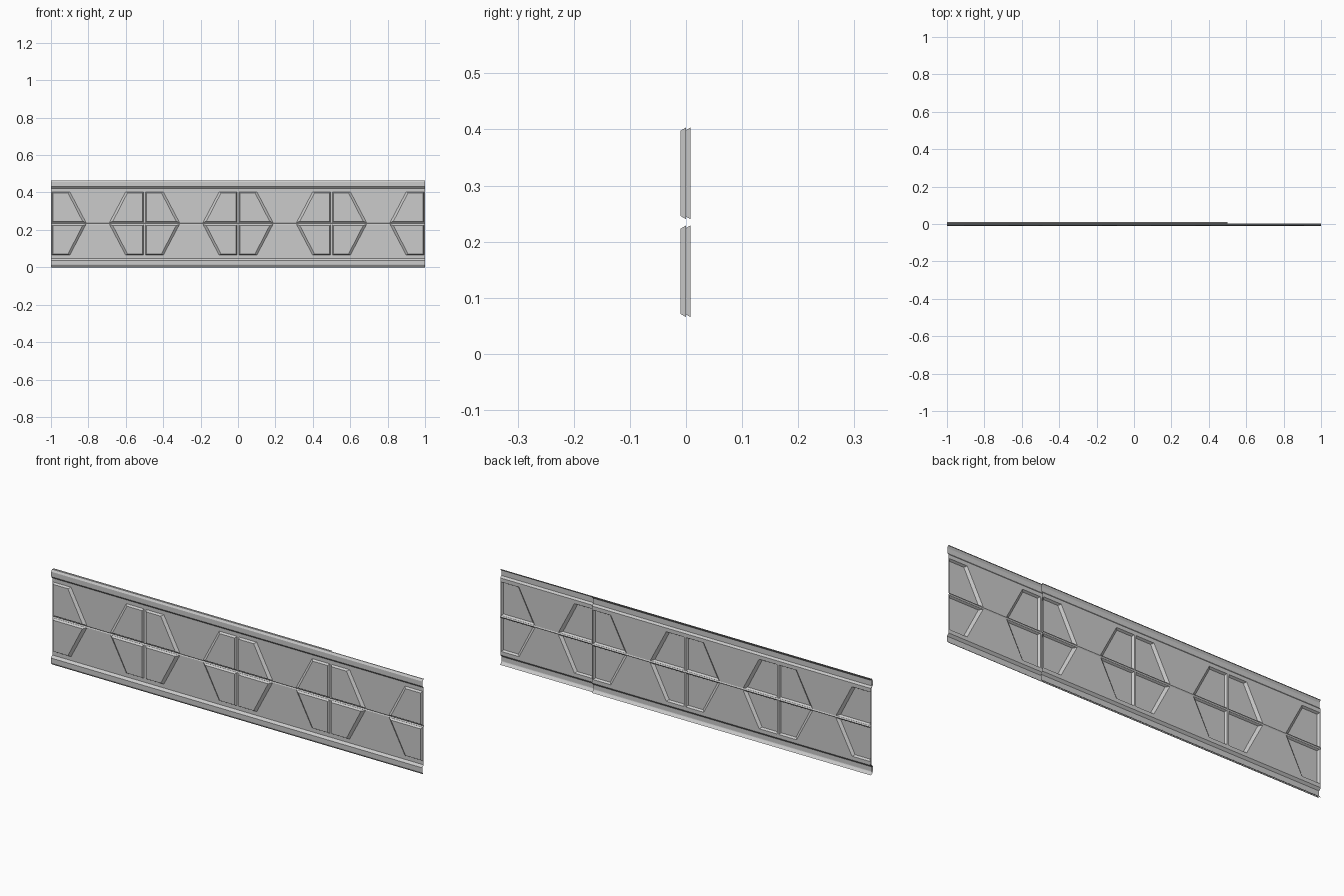
import bpy, bmesh

if "Cube" in bpy.data.objects:
    bpy.data.objects.remove(bpy.data.objects["Cube"])

ZC, ZT = 0.2345, 0.422          # panel mid height and panel top
DEPTH = 0.010                   # how far the panes are pressed forward
BACK = 0.008                    # offset of the second skin


def add_face(bm, pts):
    f = bm.faces.new([bm.verts.new(p) for p in pts])
    f.normal_update()
    if f.normal.y > 0:
        f.normal_flip()


def pressed_quarter(bm, sx, sz):
    """One quarter of a tile: flat field, seam groove, pressed half-hex pane."""
    def p(x, h, y):
        return (0.25 + sx * (x - 0.25), y, ZC + sz * h)

    top = ZT - ZC
    outer = [(0, .0045), (.25, .0045), (.25, top), (0, top)]
    base = [(.005, .0055), (.187, .0055), (.101, .169), (.005, .169)]
    crown = [(.011, .0115), (.169, .0115), (.091, .163), (.011, .163)]
    for i in range(4):
        j = (i + 1) % 4
        add_face(bm, [p(*outer[i], 0), p(*outer[j], 0), p(*base[j], 0), p(*base[i], 0)])
        add_face(bm, [p(*base[i], 0), p(*base[j], 0), p(*crown[j], -DEPTH), p(*crown[i], -DEPTH)])
    add_face(bm, [p(*c, -DEPTH) for c in crown])
    add_face(bm, [p(0, 0, .003), p(.25, 0, .003), p(.25, .0045, 0), p(0, .0045, 0)])


def rail(bm, profile):
    """Folded rail swept along one tile; profile points are (y, z)."""
    for (y0, z0), (y1, z1) in zip(profile, profile[1:]):
        add_face(bm, [(0, y0, z0), (.5, y0, z0), (.5, y1, z1), (0, y1, z1)])


# Tile mesh: four quarters (mirrored) with folded rails above and below
bm = bmesh.new()
for sx in (1, -1):
    for sz in (1, -1):
        pressed_quarter(bm, sx, sz)
rail(bm, [(.002, 0), (-.002, .002), (-.009, .011), (-.010, .014), (-.010, .036), (0, 2 * ZC - ZT)])
rail(bm, [(0, ZT), (-.008, .431), (-.008, .455), (-.005, .460), (-.002, .465), (.002, .465)])
bmesh.ops.remove_doubles(bm, verts=bm.verts, dist=1e-5)
mesh = bpy.data.meshes.new("panel_tile")
bm.to_mesh(mesh)
bm.free()

# Front skin has four tiles, the back skin only three
for name, count, y in (("front_panel", 4, 0), ("back_panel", 3, BACK)):
    for i in range(count):
        ob = bpy.data.objects.new(f"{name}_{i + 1}", mesh)
        ob.location = (-1 + 0.5 * i, y, 0)
        bpy.context.collection.objects.link(ob)
